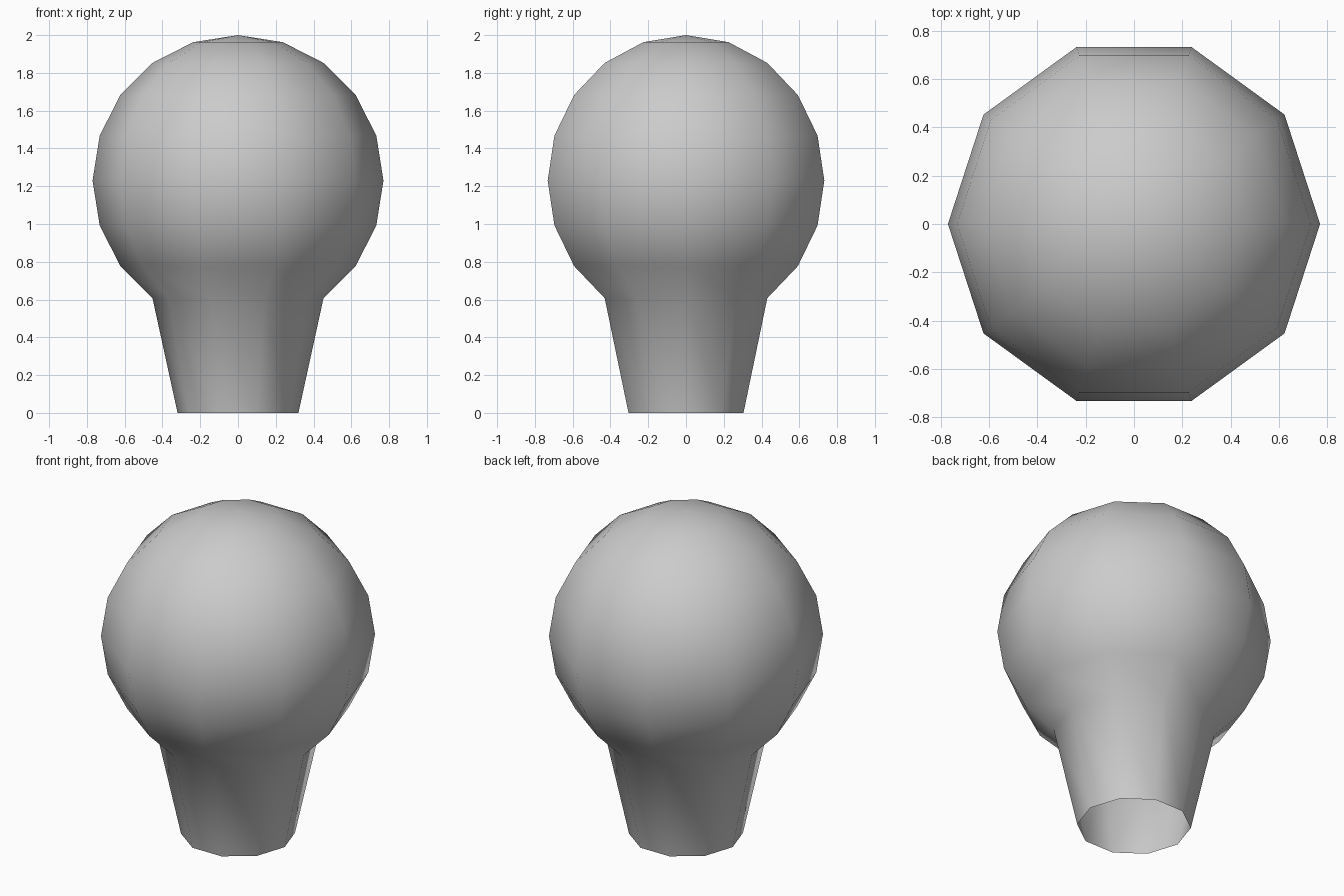
import bpy, bmesh, math

if "Cube" in bpy.data.objects:
    bpy.data.objects.remove(bpy.data.objects["Cube"])

SIDES = 10
R, CENTRE_Z = 0.77, 1.23

# Profile (radius, height): ball rings from the crown down, then the open foot of the neck
profile = [(R * math.sin(math.radians(18 * k)), CENTRE_Z + R * math.cos(math.radians(18 * k)))
           for k in range(1, 9)]
profile.append((0.32, 0.0))

bm = bmesh.new()
crown = bm.verts.new((0, 0, CENTRE_Z + R))
rings = []
for r, z in profile:
    rings.append([bm.verts.new((r * math.cos(math.tau * i / SIDES),
                                r * math.sin(math.tau * i / SIDES), z))
                  for i in range(SIDES)])

# Crown fan and side bands
for i in range(SIDES):
    j = (i + 1) % SIDES
    bm.faces.new((crown, rings[0][i], rings[0][j]))
    for upper, lower in zip(rings, rings[1:]):
        bm.faces.new((upper[i], lower[i], lower[j], upper[j]))

# Smooth shading all over
for f in bm.faces:
    f.smooth = True

mesh = bpy.data.meshes.new("bulb_body")
bm.to_mesh(mesh)
bm.free()
body = bpy.data.objects.new("bulb_body", mesh)
bpy.context.collection.objects.link(body)
